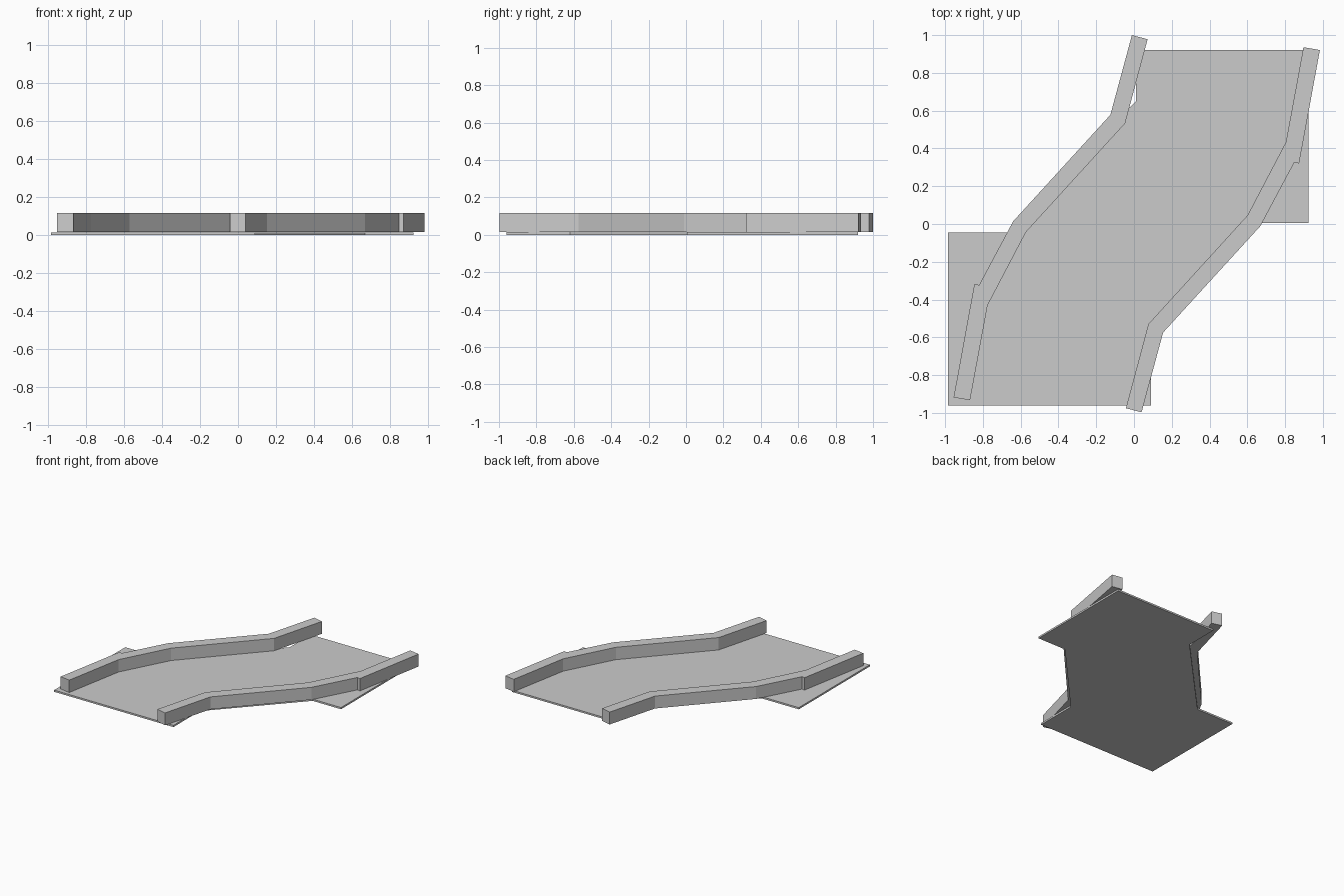
import bpy, bmesh

if "Cube" in bpy.data.objects:
    bpy.data.objects.remove(bpy.data.objects["Cube"])


def extrude_outline(name, points, z0, z1):
    """Flat outline raised into a solid with straight sides."""
    bm = bmesh.new()
    base = bm.faces.new([bm.verts.new((x, y, z0)) for x, y in points])
    top = bmesh.ops.extrude_face_region(bm, geom=[base], use_keep_orig=True)
    verts = [g for g in top["geom"] if isinstance(g, bmesh.types.BMVert)]
    bmesh.ops.translate(bm, verts=verts, vec=(0, 0, z1 - z0))
    bmesh.ops.recalc_face_normals(bm, faces=bm.faces[:])
    mesh = bpy.data.meshes.new(name)
    bm.to_mesh(mesh)
    bm.free()
    obj = bpy.data.objects.new(name, mesh)
    bpy.context.collection.objects.link(obj)
    return obj


# Thin floor: two square end pads joined by a diagonal strip
floor = [(-0.985, -0.96), (0.09, -0.96), (0.09, -0.62), (0.67, 0.005),
         (0.925, 0.005), (0.925, 0.92), (0.01, 0.92), (0.01, 0.65),
         (-0.65, -0.045), (-0.985, -0.045)]
extrude_outline("floor", floor, 0.0, 0.014)

# Bent side walls: the right one is the left one turned half way round
wall = [(-0.955, -0.918), (-0.845, -0.317), (-0.82, -0.323), (-0.64, 0.014),
        (-0.125, 0.578), (-0.011, 1.0), (0.072, 0.978), (-0.047, 0.533),
        (-0.572, -0.043), (-0.775, -0.43), (-0.868, -0.933)]
cx, cy = 0.0145, 0.0015
extrude_outline("left_wall", wall, 0.015, 0.116)
extrude_outline("right_wall", [(2 * cx - x, 2 * cy - y) for x, y in wall],
                0.015, 0.116)
